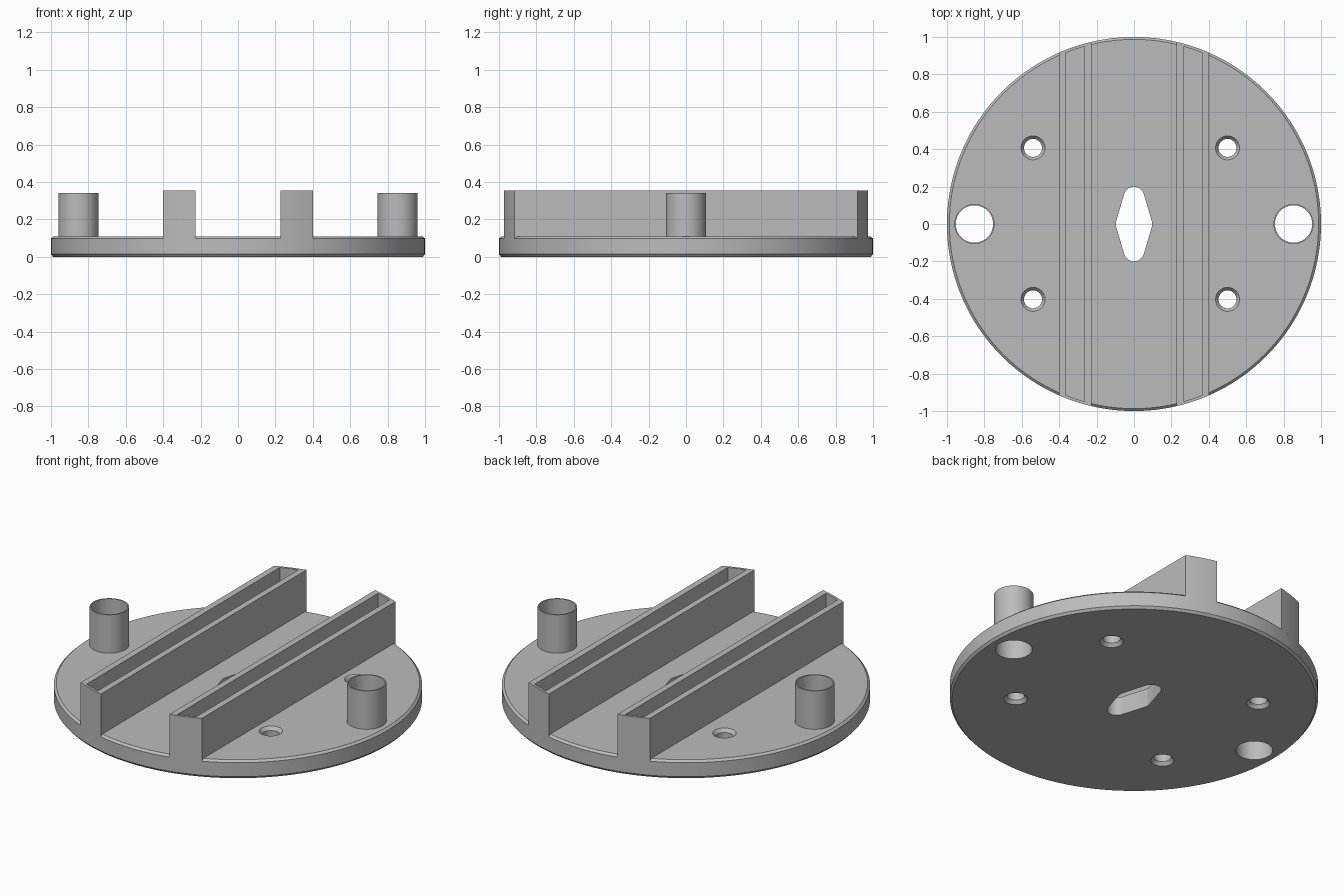
import bpy, bmesh
from math import sin, cos, pi, sqrt, radians

cube = bpy.data.objects.get("Cube")
if cube:
    bpy.data.objects.remove(cube)

grey = bpy.data.materials.new("plain grey")
grey.use_nodes = True
colour = (0.5, 0.5, 0.5, 1)
grey.diffuse_color = colour
grey.node_tree.nodes["Principled BSDF"].inputs["Base Color"].default_value = colour


def make_object(name, bm):
    bmesh.ops.recalc_face_normals(bm, faces=bm.faces)
    mesh = bpy.data.meshes.new(name)
    bm.to_mesh(mesh)
    bm.free()
    mesh.materials.append(grey)
    obj = bpy.data.objects.new(name, mesh)
    bpy.context.collection.objects.link(obj)
    return obj


def lathe(name, profile, x=0, y=0, sides=48, closed=False):
    """Revolve (radius, z) points; cap both ends unless the profile is closed."""
    bm = bmesh.new()
    rings = [[bm.verts.new((x + r * cos(2 * pi * i / sides),
                            y + r * sin(2 * pi * i / sides), z))
              for i in range(sides)] for r, z in profile]
    pairs = list(zip(rings, rings[1:]))
    if closed:
        pairs.append((rings[-1], rings[0]))
    else:
        bm.faces.new(rings[0])
        bm.faces.new(rings[-1])
    for a, b in pairs:
        for i in range(sides):
            j = (i + 1) % sides
            bm.faces.new((a[i], a[j], b[j], b[i]))
    return make_object(name, bm)


def prism(name, outline, z0, z1):
    bm = bmesh.new()
    low = [bm.verts.new((x, y, z0)) for x, y in outline]
    high = [bm.verts.new((x, y, z1)) for x, y in outline]
    bm.faces.new(low)
    bm.faces.new(high)
    for i in range(len(low)):
        j = (i + 1) % len(low)
        bm.faces.new((low[i], low[j], high[j], high[i]))
    return make_object(name, bm)


def strip(x0, x1, radius, steps=8):
    """Outline of a straight strip whose ends follow a circle."""
    xs = [x0 + (x1 - x0) * i / steps for i in range(steps + 1)]
    back = [(x, sqrt(radius ** 2 - x ** 2)) for x in xs]
    return back + [(x, -y) for x, y in reversed(back)]


def cut(obj, cutters):
    bpy.context.view_layer.objects.active = obj
    for c in cutters:
        mod = obj.modifiers.new("cut", 'BOOLEAN')
        mod.operation = 'DIFFERENCE'
        mod.solver = 'EXACT'
        mod.object = c
        bpy.ops.object.modifier_apply(modifier=mod.name)
    for c in cutters:
        bpy.data.objects.remove(c)


TOP = 0.11          # upper face of the plate
POST_X = 0.853
parts = []

# Round plate with chamfered rims
plate = lathe("base_plate", [(0.988, 0), (1, 0.014), (1, 0.098), (0.987, TOP)], sides=160)
parts.append(plate)
cutters = []

# Screw holes, flared at both faces
for x in (-0.54, 0.5):
    for y in (-0.403, 0.407):
        cutters.append(lathe("screw_hole", [(0.075, -0.01), (0.064, 0), (0.048, 0.02),
                                            (0.048, 0.09), (0.064, TOP), (0.072, TOP + 0.01)], x, y))

# Openings under the posts
for x in (-POST_X, POST_X):
    cutters.append(lathe("post_opening", [(0.1, -0.1), (0.1, 0.3)], x))

# Central diamond opening with rounded tips
tip = [(0.054 * cos(a), 0.146 + 0.054 * sin(a))
       for a in (radians(15 + 15 * i) for i in range(11))]
half = [(0.097, 0.01)] + tip + [(-0.097, 0.01)]
cutters.append(prism("centre_opening", half + [(-x, -y) for x, y in half], -0.1, 0.3))
cut(plate, cutters)

# Grooved rails and hollow posts, one of each per side
for side, sign in (("left", 1), ("right", -1)):
    rail = prism(side + "_rail", strip(*sorted((sign * 0.227, sign * 0.402)), 1), 0.098, 0.355)
    groove = prism("groove", strip(*sorted((sign * 0.264, sign * 0.364)), 0.985), TOP + 0.002, 0.5)
    cut(rail, [groove])
    post = lathe(side + "_post", [(0.1, 0.1), (0.107, 0.1), (0.107, 0.34), (0.1, 0.34)],
                 sign * POST_X, closed=True)
    parts += [rail, post]

# Smooth the round walls, keep the edges crisp
bpy.ops.object.select_all(action='DESELECT')
for obj in parts:
    obj.select_set(True)
bpy.context.view_layer.objects.active = plate
bpy.ops.object.shade_smooth_by_angle(angle=radians(30))
